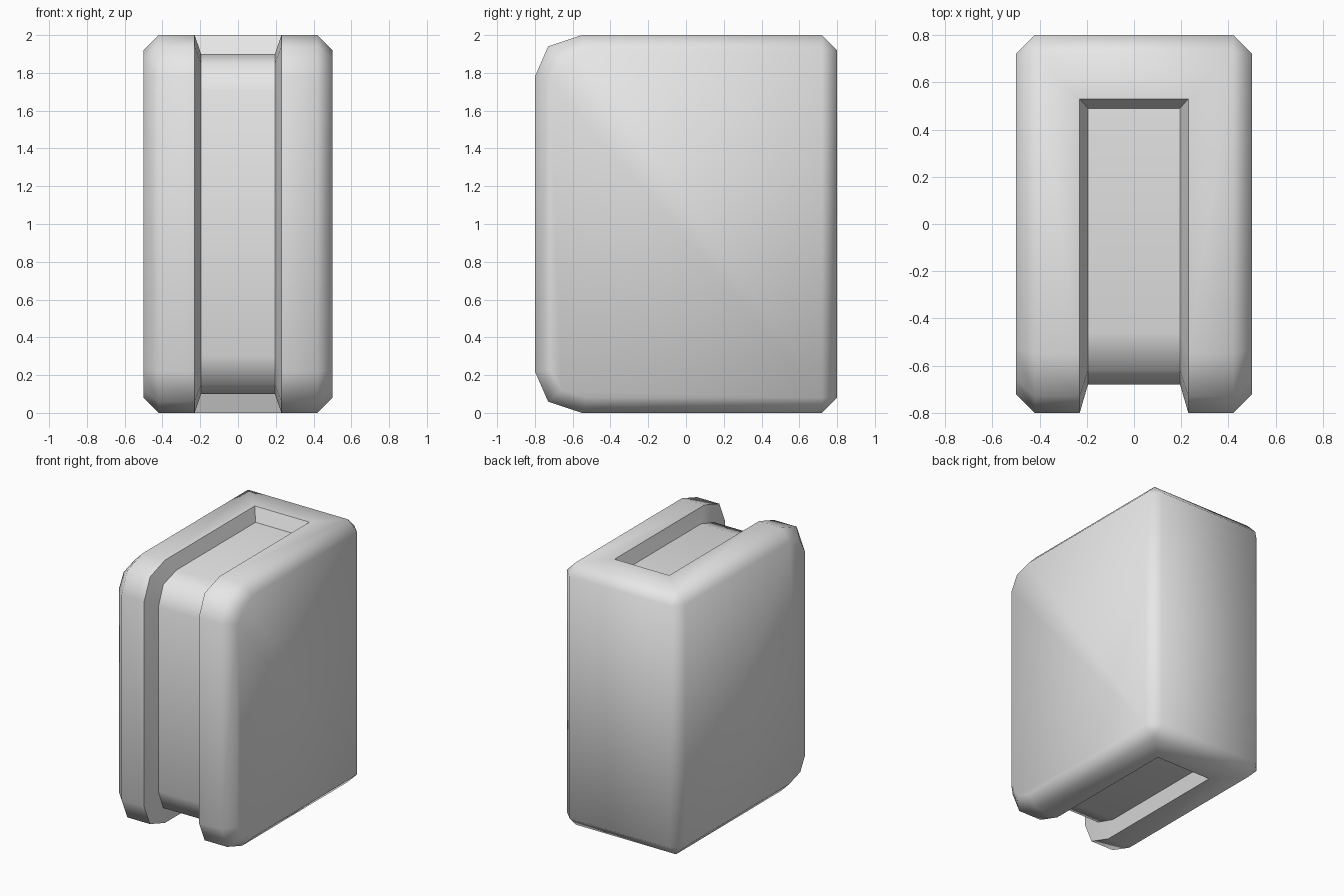
import bpy, bmesh, math

cube = bpy.data.objects.get("Cube")
if cube:
    bpy.data.objects.remove(cube, do_unlink=True)

grey = bpy.data.materials.new("plain grey")
grey.use_nodes = True
grey.diffuse_color = (0.8, 0.8, 0.8, 1)
grey.node_tree.nodes["Principled BSDF"].inputs["Base Color"].default_value = (0.8, 0.8, 0.8, 1)


def profile(half):
    """Complete a (y, z) half profile by mirroring it about mid height."""
    return half + [(y, 2 - z) for y, z in reversed(half)]


# Half profiles from the back edge, over the top, to the front
outer = profile([(0.8, 1.92), (0.72, 2), (-0.55, 2), (-0.73, 1.94), (-0.8, 1.78)])
side = profile([(0.72, 1.92), (0.72, 1.92), (-0.53, 1.92), (-0.66, 1.88), (-0.72, 1.77)])
rim = profile([(0.53, 2), (-0.55, 2), (-0.73, 1.94), (-0.8, 1.78)])
floor = profile([(0.49, 1.9), (-0.46, 1.9), (-0.62, 1.85), (-0.68, 1.7)])

bm = bmesh.new()


def rings(points, x):
    return [[bm.verts.new((s * x, y, z)) for y, z in points] for s in (-1, 1)]


sides, outers = rings(side, 0.5), rings(outer, 0.42)
rims, floors = rings(rim, 0.23), rings(floor, 0.195)


def bridge(a, b, closed=False):
    n = len(a)
    for i in range(n if closed else n - 1):
        j = (i + 1) % n
        bm.faces.new((a[i], a[j], b[j], b[i]))


# Side caps, chamfers, cheeks and groove walls
for s, o, r, f in zip(sides, outers, rims, floors):
    bm.faces.new(s)
    bridge(s, o, closed=True)
    bridge(o[1:-1], r)
    bridge(r, f)

# Groove floor and its two end walls
bridge(*floors)
for i in (0, -1):
    bridge((rims[0][i], rims[1][i]), (floors[0][i], floors[1][i]))

# Back panel with chamfers, and the strips behind the groove ends
bridge(*[[o[1], o[0], o[-1], o[-2]] for o in outers])
for i, j in ((1, 0), (-2, -1)):
    bridge((outers[0][i], outers[1][i]), (rims[0][j], rims[1][j]))

bmesh.ops.remove_doubles(bm, verts=bm.verts, dist=0.0001)
bmesh.ops.recalc_face_normals(bm, faces=bm.faces)

mesh = bpy.data.meshes.new("grooved_body")
bm.to_mesh(mesh)
bm.free()
mesh.materials.append(grey)
body = bpy.data.objects.new("grooved_body", mesh)
bpy.context.collection.objects.link(body)

# Soft shading across chamfers, crisp groove edges
bpy.context.view_layer.objects.active = body
body.select_set(True)
bpy.ops.object.shade_smooth_by_angle(angle=math.radians(60))
